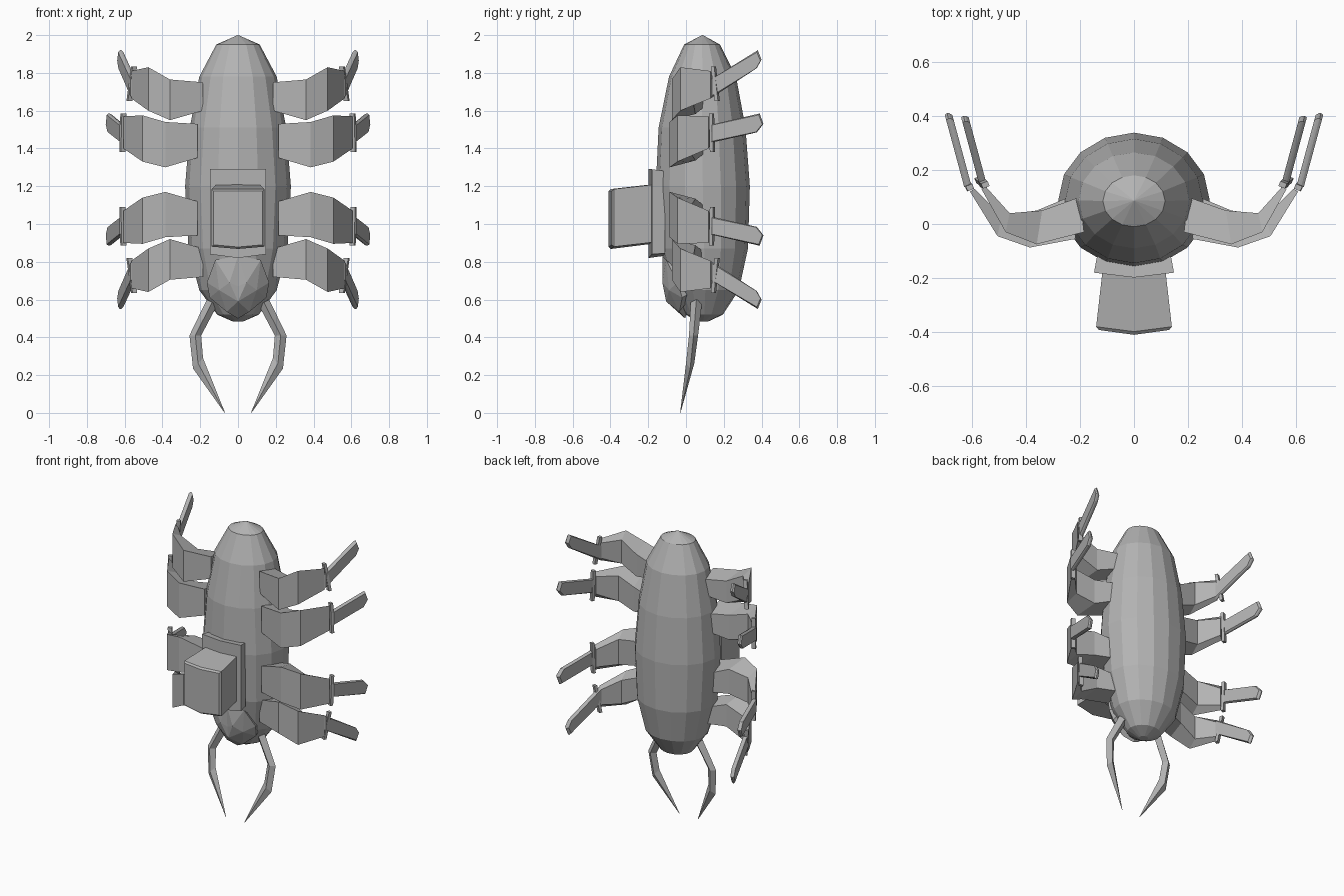
import bpy, bmesh, math
from mathutils import Vector

cube = bpy.data.objects.get("Cube")
if cube:
    bpy.data.objects.remove(cube, do_unlink=True)

grey = bpy.data.materials.new("stone grey")
grey.use_nodes = True
COLOUR = (0.45, 0.45, 0.45, 1)
grey.diffuse_color = COLOUR
grey.node_tree.nodes["Principled BSDF"].inputs["Base Color"].default_value = COLOUR

MID_Z = 1.235  # upper and lower legs mirror about this height


def finish(name, bm):
    bmesh.ops.recalc_face_normals(bm, faces=bm.faces)
    mesh = bpy.data.meshes.new(name)
    bm.to_mesh(mesh)
    bm.free()
    mesh.materials.append(grey)
    obj = bpy.data.objects.new(name, mesh)
    bpy.context.scene.collection.objects.link(obj)
    return obj


def loft(name, rings, side=1, flip=False):
    """Skin a list of equal rings; mirror in x by side and in z by flip."""
    bm = bmesh.new()
    rows = [[bm.verts.new((x * side, y, 2 * MID_Z - z if flip else z)) for x, y, z in ring]
            for ring in rings]
    n = len(rows[0])
    for a, b in zip(rows, rows[1:]):
        for i in range(n):
            j = (i + 1) % n
            bm.faces.new((a[i], a[j], b[j], b[i]))
    bm.faces.new(rows[0])
    bm.faces.new(rows[-1])
    bmesh.ops.remove_doubles(bm, verts=bm.verts, dist=0.0005)
    return finish(name, bm)


# Body: sixteen-sided egg, rows of height, half width, front y, back y
def body_ring(z, w, front, back):
    mid, depth = (front + back) / 2, (back - front) / 2
    return [(w * math.sin(a), mid - depth * math.cos(a), z)
            for a in (i * math.pi / 8 for i in range(16))]


body_rows = [(2.0, 0.002, 0.085, 0.089), (1.95, 0.115, -0.01, 0.18),
             (1.78, 0.205, -0.09, 0.265), (1.51, 0.255, -0.145, 0.315),
             (1.2, 0.28, -0.16, 0.338), (0.87, 0.262, -0.135, 0.328),
             (0.65, 0.205, -0.075, 0.28), (0.52, 0.11, 0.0, 0.195),
             (0.485, 0.03, 0.06, 0.12)]
loft("body", [body_ring(*row) for row in body_rows])


# Chest block: mounting plate and tapered box, both with a shallow central ridge
def ridged_ring(w, y, low, high, ridge, drop):
    return [(-w, y, low), (0, y - ridge, low - drop), (w, y, low),
            (w, y, high), (0, y - ridge, high), (-w, y, high)]


loft("chest_plate", [ridged_ring(0.135, -0.11, 0.845, 1.28, 0.015, 0.015),
                     ridged_ring(0.148, -0.18, 0.84, 1.29, 0.018, 0.02)])
loft("chest_box", [ridged_ring(0.115, -0.16, 0.905, 1.21, 0.02, 0.01),
                   ridged_ring(0.14, -0.38, 0.88, 1.185, 0.018, 0.012),
                   ridged_ring(0.13, -0.392, 0.89, 1.175, 0.018, 0.012)])

# Head: faceted half face, mirrored
points = dict(
    crown=(0, -0.125, 0.83), temple=(0.12, -0.105, 0.81), side=(0.165, -0.045, 0.69),
    jaw=(0.15, -0.02, 0.61), chin=(0, -0.005, 0.5), lip=(0.06, -0.035, 0.535),
    brow=(0.045, -0.125, 0.69), beak=(0, -0.105, 0.59), cheek=(0.1, -0.09, 0.65),
    nose=(0, -0.115, 0.67), back=(0, 0.06, 0.66), rear=(0.14, 0.06, 0.66))
faces = ["crown temple brow", "crown brow nose", "nose brow beak", "brow cheek beak",
         "brow temple cheek", "temple side cheek", "side jaw cheek", "cheek jaw lip",
         "cheek lip beak", "beak lip chin", "temple rear side", "side rear jaw",
         "jaw rear lip", "lip rear back chin", "crown back rear temple"]
bm = bmesh.new()
for s in (1, -1):
    verts = {k: bm.verts.new((x * s, y, z)) for k, (x, y, z) in points.items()}
    for f in faces:
        bm.faces.new([verts[k] for k in f.split()])
bmesh.ops.remove_doubles(bm, verts=bm.verts, dist=0.0005)
finish("head", bm)


# Fangs: four-sided curved prongs, rows of outer, inner, height pair, y, depth
def fang_ring(outer, inner, z_out, z_in, y, d):
    mx, mz = (outer + inner) / 2, (z_out + z_in) / 2
    return [(outer, y, z_out), (mx, y - d, mz), (inner, y, z_in), (mx, y + d, mz)]


fang_rows = [(0.165, 0.11, 0.6, 0.57, 0.055, 0.03), (0.257, 0.195, 0.41, 0.41, 0.04, 0.024),
             (0.238, 0.185, 0.235, 0.29, 0.022, 0.022), (0.071, 0.069, 0.0, 0.002, -0.03, 0.001)]


# Legs: rows of front x, front y, back x, back y, low z, high z
def leg_ring(fx, fy, bx, by, low, high):
    inset = (high - low) * 0.15
    return [(fx, fy, low), (fx, fy, high), (bx, by, high - inset), (bx, by, low + inset)]


inner_leg = [(0.215, -0.055, 0.24, 0.1, 1.35, 1.53), (0.385, -0.087, 0.36, 0.05, 1.3, 1.54),
             (0.505, -0.045, 0.49, 0.03, 1.33, 1.575), (0.607, 0.12, 0.59, 0.13, 1.4, 1.57)]
outer_leg = [(0.185, -0.03, 0.2, 0.1, 1.6, 1.75), (0.36, -0.075, 0.34, 0.05, 1.55, 1.765),
             (0.475, -0.03, 0.46, 0.04, 1.6, 1.83), (0.565, 0.13, 0.55, 0.14, 1.665, 1.81)]


def collar(top, bottom):
    """Thin upright bar between two points at the end of a leg."""
    return [[(x + dx, y + dy, z) for dx, dy in ((-0.016, -0.004), (0.008, -0.014),
                                               (0.016, 0.004), (-0.008, 0.014))]
            for x, y, z in (top, bottom)]


def claw(x0, outline):
    """Flat pointed blade leaning outward as it runs back."""
    cy = sum(p[0] for p in outline) / len(outline)
    cz = sum(p[1] for p in outline) / len(outline)
    rings = []
    for off, size in ((-0.014, 0.9), (-0.004, 1), (0.004, 1), (0.014, 0.9)):
        ring = []
        for y, z in outline:
            y, z = cy + (y - cy) * (0.5 + size / 2), cz + (z - cz) * size
            ring.append((x0 + (y - 0.14) * 0.27 + off, y, z))
        rings.append(ring)
    return rings


inner_claw = [(0.13, 1.43), (0.375, 1.485), (0.41, 1.53), (0.39, 1.585), (0.13, 1.525)]
outer_claw = [(0.13, 1.665), (0.375, 1.825), (0.4, 1.87), (0.38, 1.92), (0.13, 1.765)]

for s, label in ((1, "left"), (-1, "right")):
    loft(label + "_fang", [fang_ring(*r) for r in fang_rows], s)
    for flip, level in ((False, "upper"), (True, "lower")):
        for kind, leg, ends, blade, x0 in (
                ("inner", inner_leg, ((0.607, 0.135, 1.585), (0.612, 0.14, 1.38)), inner_claw, 0.615),
                ("outer", outer_leg, ((0.55, 0.145, 1.835), (0.575, 0.165, 1.65)), outer_claw, 0.557)):
            tag = "_".join((label, level, kind))
            loft(tag + "_leg", [leg_ring(*r) for r in leg], s, flip)
            loft(tag + "_collar", collar(*ends), s, flip)
            loft(tag + "_claw", claw(x0, blade), s, flip)
